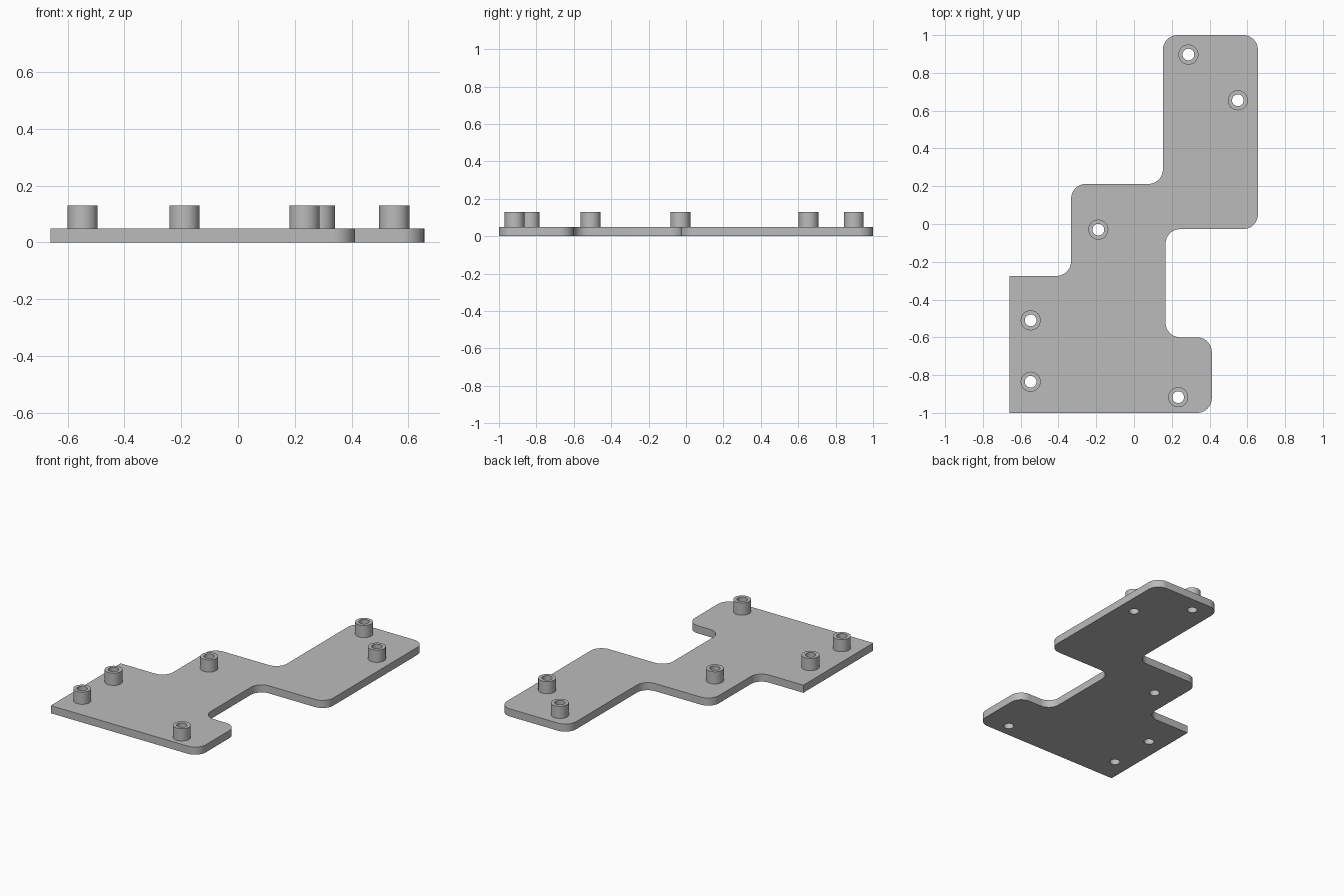
import bpy, bmesh, math
from mathutils import Vector

if "Cube" in bpy.data.objects:
    bpy.data.objects.remove(bpy.data.objects["Cube"], do_unlink=True)

PLATE_TOP, POST_TOP = 0.05, 0.13
POST_R, HOLE_R, CORNER_R = 0.053, 0.031, 0.078

grey = bpy.data.materials.new("plain grey")
grey.use_nodes = True
colour = (0.5, 0.5, 0.5, 1)
grey.diffuse_color = colour
grey.node_tree.nodes["Principled BSDF"].inputs["Base Color"].default_value = colour


def circle(centre, radius, steps=40):
    return [Vector((centre[0] + radius * math.cos(a), centre[1] + radius * math.sin(a)))
            for a in (math.tau * i / steps for i in range(steps))]


def rounded(corners, steps=10):
    """Replace each right-angled corner (x, y, radius) by an arc."""
    points = []
    for i, (x, y, r) in enumerate(corners):
        here = Vector((x, y))
        if r == 0:
            points.append(here)
            continue
        before = (Vector(corners[i - 1][:2]) - here).normalized()
        after = (Vector(corners[(i + 1) % len(corners)][:2]) - here).normalized()
        centre = here + (before + after) * r
        for k in range(steps + 1):
            a = math.pi / 2 * k / steps
            points.append(centre - after * r * math.cos(a) - before * r * math.sin(a))
    return points


def extruded(name, loops, bottom, top):
    """Solid from an outer loop with hole loops, between two heights."""
    curve = bpy.data.curves.new(name + " profile", 'CURVE')
    curve.dimensions, curve.fill_mode = '2D', 'BOTH'
    curve.extrude = (top - bottom) / 2
    for loop in loops:
        spline = curve.splines.new('POLY')
        spline.points.add(len(loop) - 1)
        spline.use_cyclic_u = True
        for point, co in zip(spline.points, loop):
            point.co = (co.x, co.y, 0, 1)
    helper = bpy.data.objects.new(name + " helper", curve)
    bpy.context.collection.objects.link(helper)
    graph = bpy.context.evaluated_depsgraph_get()
    mesh = bpy.data.meshes.new_from_object(helper.evaluated_get(graph))
    bpy.data.objects.remove(helper, do_unlink=True)
    bpy.data.curves.remove(curve)

    bm = bmesh.new()
    bm.from_mesh(mesh)
    bmesh.ops.remove_doubles(bm, verts=bm.verts, dist=0.0001)
    bmesh.ops.translate(bm, verts=bm.verts, vec=(0, 0, (top + bottom) / 2))
    bmesh.ops.recalc_face_normals(bm, faces=bm.faces)
    bm.to_mesh(mesh)
    bm.free()
    mesh.name = name
    mesh.materials.clear()
    mesh.materials.append(grey)
    obj = bpy.data.objects.new(name, mesh)
    bpy.context.collection.objects.link(obj)
    bpy.ops.object.select_all(action='DESELECT')
    obj.select_set(True)
    bpy.context.view_layer.objects.active = obj
    bpy.ops.object.shade_smooth_by_angle(angle=math.radians(30))
    return obj


# Screw positions shared by the plate holes and the standoffs
screws = [(-0.547, -0.51), (-0.547, -0.835), (0.234, -0.917),
          (-0.189, -0.03), (0.288, 0.897), (0.55, 0.655)]

# Stepped base plate; the two left corners stay square
R = CORNER_R
outline = [(-0.66, -1, 0), (0.412, -1, R), (0.412, -0.6, R), (0.167, -0.6, R),
           (0.167, -0.027, R), (0.656, -0.027, R), (0.656, 1, R), (0.153, 1, R),
           (0.153, 0.212, R), (-0.333, 0.212, R), (-0.333, -0.275, R), (-0.66, -0.275, 0)]
extruded("base_plate", [rounded(outline)] + [circle(c, HOLE_R) for c in screws], 0, PLATE_TOP)

# Hollow standoffs
for i, c in enumerate(screws, 1):
    extruded(f"standoff_{i}", [circle(c, POST_R), circle(c, HOLE_R)], PLATE_TOP, POST_TOP)
